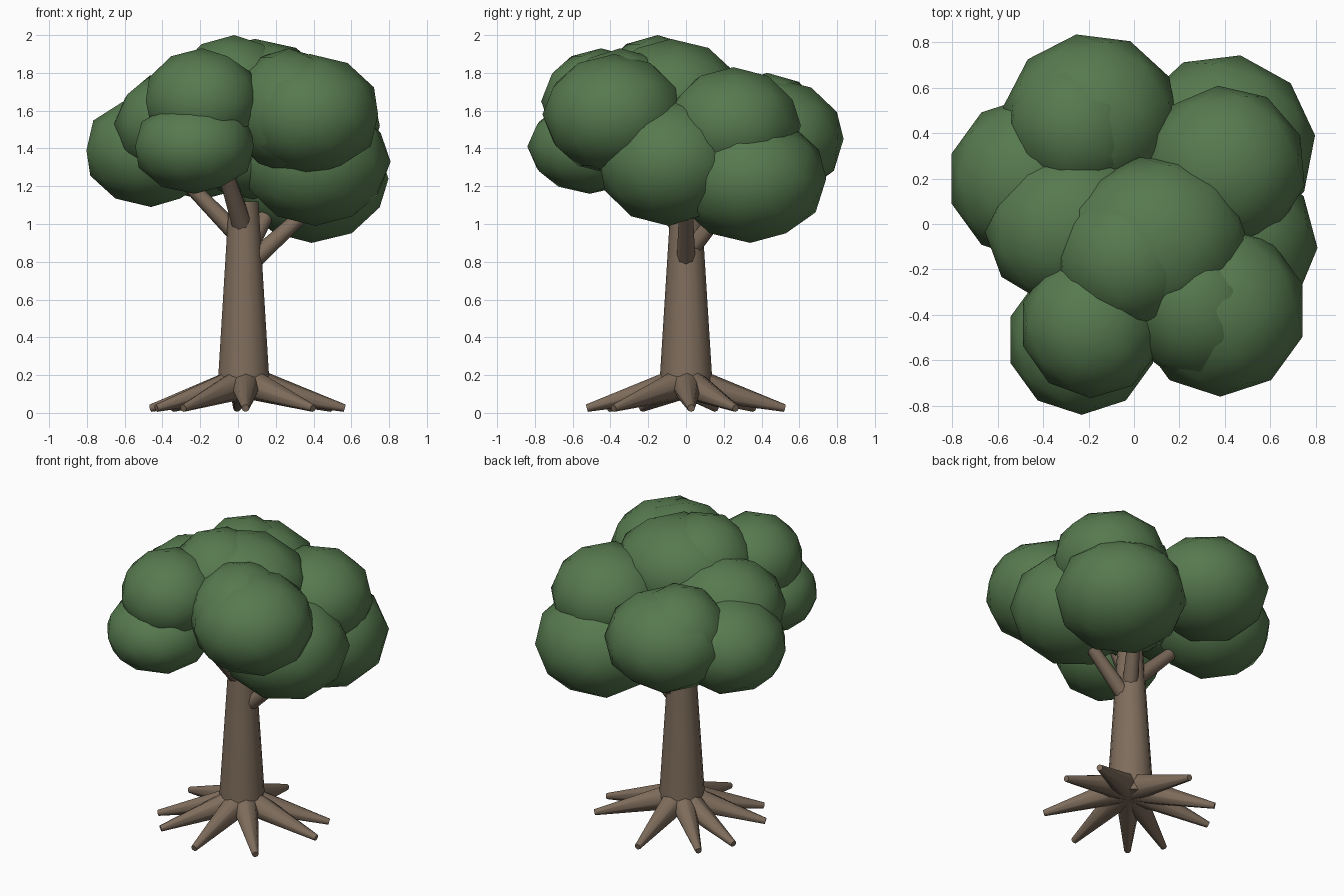
import bpy
from math import cos, sin, radians
from mathutils import Vector

cube = bpy.data.objects.get("Cube")
if cube:
    bpy.data.objects.remove(cube, do_unlink=True)


def material(name, color):
    mat = bpy.data.materials.new(name)
    mat.use_nodes = True
    mat.diffuse_color = color
    mat.node_tree.nodes["Principled BSDF"].inputs["Base Color"].default_value = color
    return mat


bark = material("bark_brown", (0.21, 0.152, 0.107, 1))
leaf = material("leaf_green", (0.095, 0.195, 0.078, 1))


def finish(name, mat, angle):
    obj = bpy.context.object
    obj.name = name
    obj.data.materials.append(mat)
    bpy.ops.object.shade_smooth_by_angle(angle=radians(angle))
    return obj


def limb(name, start, end, r1, r2, sides=8):
    """Tapered cylinder between two points."""
    a, b = Vector(start), Vector(end)
    axis = b - a
    bpy.ops.mesh.primitive_cone_add(
        vertices=sides, radius1=r1, radius2=r2, depth=axis.length,
        location=(a + b) / 2, rotation=axis.to_track_quat('Z', 'Y').to_euler())
    return finish(name, bark, 50)


def clump(name, center, radii, turn):
    """Low-poly leaf clump."""
    bpy.ops.mesh.primitive_ico_sphere_add(
        subdivisions=2, radius=1, location=center, rotation=(0, 0, radians(turn)))
    bpy.context.object.scale = radii
    bpy.ops.object.transform_apply(location=False, rotation=False, scale=True)
    return finish(name, leaf, 60)


# Trunk
limb("trunk", (0.03, 0, 0.08), (0.03, 0, 1.12), 0.145, 0.08, 14)

# Roots fanning out to the ground
for i, az in enumerate((3, 30, 95, 137, 163, -154, -129, -90, -47)):
    d = Vector((cos(radians(az)), sin(radians(az)), 0))
    hub = Vector((0.04, 0, 0))
    limb(f"root_{i + 1}", hub + Vector((0, 0, 0.165)),
         hub + d * 0.525 + Vector((0, 0, 0.025)), 0.09, 0.02)

# Branches reaching into the crown
limb("branch_left", (0.05, 0, 0.78), (0.42, 0, 1.12), 0.05, 0.035)
limb("branch_right", (0.02, 0.02, 0.92), (-0.32, 0.05, 1.27), 0.05, 0.035)
limb("branch_front", (0.02, -0.04, 1.0), (-0.09, -0.3, 1.35), 0.055, 0.04)
limb("branch_back", (0.05, 0.02, 0.86), (0.2, 0.25, 1.14), 0.05, 0.035)

# Crown of overlapping leaf clumps
clump("crown_top", (0.09, -0.08, 1.66), (0.42, 0.38, 0.32), 10)
clump("crown_top_right", (-0.02, -0.15, 1.68), (0.33, 0.33, 0.32), 40)
clump("crown_core", (0.08, 0.02, 1.43), (0.34, 0.34, 0.3), 0)
clump("crown_front_left", (0.38, -0.38, 1.58), (0.38, 0.38, 0.32), 0)
clump("crown_front_middle", (0.27, -0.35, 1.6), (0.32, 0.36, 0.33), 20)
clump("crown_front_low", (-0.23, -0.51, 1.41), (0.33, 0.33, 0.25), 0)
clump("crown_front_high", (-0.19, -0.45, 1.65), (0.31, 0.32, 0.28), 35)
clump("crown_left", (0.41, -0.09, 1.33), (0.4, 0.38, 0.34), 15)
clump("crown_back_left_low", (0.39, 0.34, 1.24), (0.41, 0.41, 0.34), 25)
clump("crown_back_left_high", (0.4, 0.25, 1.52), (0.36, 0.36, 0.31), 5)
clump("crown_back_right", (-0.19, 0.47, 1.45), (0.39, 0.37, 0.32), 10)
clump("crown_back_right_high", (-0.25, 0.43, 1.48), (0.31, 0.33, 0.32), 30)
clump("crown_right_low", (-0.46, 0.2, 1.39), (0.36, 0.36, 0.3), 0)
clump("crown_right_high", (-0.28, -0.01, 1.53), (0.38, 0.34, 0.3), 20)
